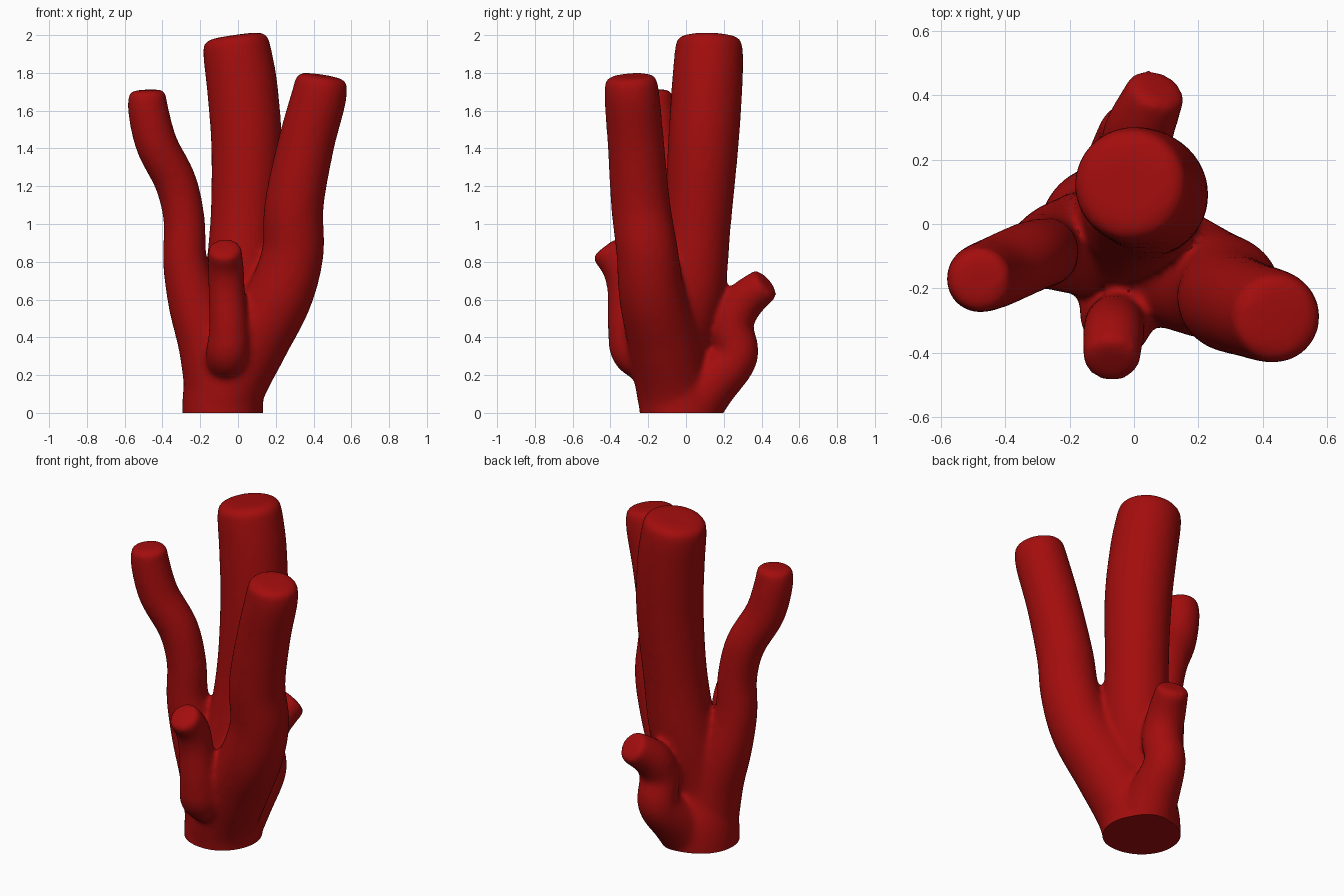
import bpy, bmesh, math
from mathutils import Vector

cube = bpy.data.objects.get("Cube")
if cube:
    bpy.data.objects.remove(cube, do_unlink=True)

SIDES, STEPS = 32, 8

red = bpy.data.materials.new("coral red")
red.use_nodes = True
red.diffuse_color = (0.37, 0.004, 0.004, 1)
red.node_tree.nodes["Principled BSDF"].inputs["Base Color"].default_value = red.diffuse_color


def spline(points):
    """Smooth path through points; each holds x, y, z and radius."""
    pts = [Vector(p) for p in points]
    pts = [2 * pts[0] - pts[1]] + pts + [2 * pts[-1] - pts[-2]]
    out = []
    for a, b, c, d in zip(pts, pts[1:], pts[2:], pts[3:]):
        for i in range(STEPS):
            t = i / STEPS
            out.append(0.5 * (2 * b + (c - a) * t + (2 * a - 5 * b + 4 * c - d) * t**2
                              + (3 * b - a - 3 * c + d) * t**3))
    return out + [pts[-2]]


def add_branch(bm, points):
    """Closed round tube with a blunt, rounded tip."""
    path = spline(points)
    tip, direction = path[-1], (path[-1] - path[-2]).to_3d().normalized()
    for rise, width in ((.1, .93), (.17, .78), (.2, .5)):
        centre = tip.to_3d() + direction * rise * tip.w
        path.append(Vector((*centre, tip.w * width)))
    rings, side = [], Vector((1, 0, 0))
    for i, p in enumerate(path):
        ahead, behind = path[min(i + 1, len(path) - 1)], path[max(i - 1, 0)]
        tangent = (ahead - behind).to_3d().normalized()
        side = (side - tangent * side.dot(tangent)).normalized()
        other = tangent.cross(side)
        ring = []
        for k in range(SIDES):
            a = math.tau * k / SIDES
            ring.append(bm.verts.new(p.to_3d() + (side * math.cos(a) + other * math.sin(a)) * p.w))
        rings.append(ring)
    for r, s in zip(rings, rings[1:]):
        for k in range(SIDES):
            n = (k + 1) % SIDES
            bm.faces.new((r[k], r[n], s[n], s[k]))
    bm.faces.new(rings[0][::-1])
    bm.faces.new(rings[-1])


trunk = [(-.08, -.03, -.15, .215), (-.08, -.03, .1, .213), (-.07, -.05, .33, .185),
         (.0, .02, .65, .188), (.03, .06, 1, .178), (.045, .09, 1.4, .187),
         (.025, .11, 1.7, .188), (.0, .12, 1.88, .183), (-.012, .122, 1.965, .175)]
left_branch = [(-.06, -.06, -.1, .17), (-.05, -.07, .13, .195), (.08, -.12, .38, .19),
               (.22, -.18, .62, .175), (.29, -.205, .85, .164), (.297, -.24, 1.1, .157),
               (.36, -.265, 1.42, .15), (.425, -.285, 1.66, .147), (.442, -.292, 1.76, .138)]
right_branch = [(-.1, -.05, .1, .18), (-.15, -.06, .35, .165), (-.23, -.07, .58, .14),
                (-.28, -.085, .8, .118), (-.285, -.09, 1.02, .11), (-.33, -.105, 1.22, .112),
                (-.43, -.15, 1.42, .112), (-.475, -.168, 1.6, .108), (-.48, -.173, 1.69, .1)]
front_stub = [(-.06, -.1, .22, .1), (-.055, -.27, .31, .115), (-.05, -.31, .44, .104),
              (-.06, -.32, .65, .097), (-.065, -.35, .77, .096), (-.07, -.42, .865, .09)]
back_stub = [(-.06, -.03, -.05, .16), (-.03, .12, .14, .145), (.0, .265, .3, .117),
             (.005, .245, .46, .112), (.02, .3, .58, .108), (.07, .415, .68, .093)]

# Coral: tubes fused into one skin
bm = bmesh.new()
for branch in (trunk, left_branch, right_branch, front_stub, back_stub):
    add_branch(bm, branch)
mesh = bpy.data.meshes.new("coral")
bm.to_mesh(mesh)
bm.free()
coral = bpy.data.objects.new("coral", mesh)
bpy.context.collection.objects.link(coral)

fuse = coral.modifiers.new("fuse", "REMESH")
fuse.mode = "VOXEL"
fuse.voxel_size = 0.015
soften = coral.modifiers.new("soften", "SMOOTH")
soften.factor = 0.5
soften.iterations = 16
graph = bpy.context.evaluated_depsgraph_get()
fused = bpy.data.meshes.new_from_object(coral.evaluated_get(graph))
coral.modifiers.clear()
coral.data = fused

# Flat foot
bm = bmesh.new()
bm.from_mesh(fused)
cut = bmesh.ops.bisect_plane(bm, geom=bm.verts[:] + bm.edges[:] + bm.faces[:],
                             plane_co=(0, 0, 0), plane_no=(0, 0, 1), clear_inner=True)
rim = [e for e in cut["geom_cut"] if isinstance(e, bmesh.types.BMEdge)]
bmesh.ops.holes_fill(bm, edges=rim, sides=0)
bmesh.ops.recalc_face_normals(bm, faces=bm.faces[:])
bm.to_mesh(fused)
bm.free()
fused.materials.clear()
fused.materials.append(red)

bpy.ops.object.select_all(action="DESELECT")
coral.select_set(True)
bpy.context.view_layer.objects.active = coral
bpy.ops.object.shade_smooth_by_angle(angle=math.radians(50))
